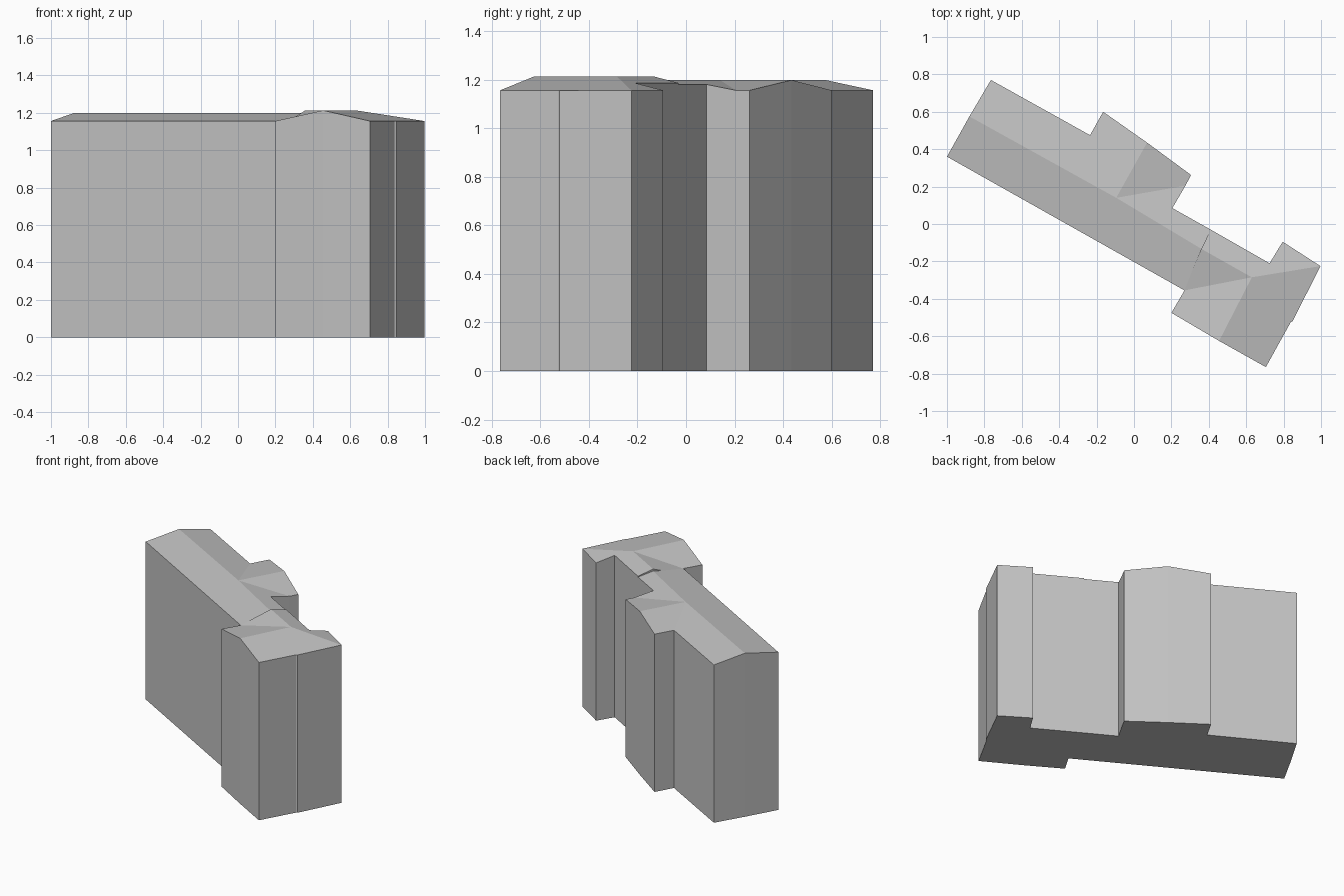
import bpy
import bmesh

cube = bpy.data.objects.get("Cube")
if cube:
    bpy.data.objects.remove(cube)

# One plain grey for the whole building
grey = bpy.data.materials.new("light grey")
grey.use_nodes = True
colour = (0.55, 0.55, 0.55, 1)
grey.diffuse_color = colour
grey.node_tree.nodes["Principled BSDF"].inputs["Base Color"].default_value = colour

EAVE, LOW_EAVE, HIGH_EAVE = 1.156, 1.18, 1.186
RIDGE, HIGH_RIDGE = 1.198, 1.213

# Tops of the walls, anticlockwise around the footprint
rim = {
    "main_front": (-1, 0.36, EAVE),
    "front_valley": (0.27, -0.355, EAVE),
    "front_wing_left": (0.2, -0.475, EAVE),
    "front_gable": (0.455, -0.625, HIGH_RIDGE),
    "front_wing_right": (0.705, -0.765, EAVE),
    "jog_out": (0.838, -0.525, EAVE),
    "jog_in": (0.848, -0.52, EAVE),
    "end_corner": (0.997, -0.225, EAVE),
    "bay_corner": (0.795, -0.095, EAVE),
    "bay_inner": (0.725, -0.21, HIGH_EAVE),
    "step_high": (0.41, -0.03, HIGH_EAVE),
    "step_low": (0.41, -0.03, LOW_EAVE),
    "back_inner": (0.205, 0.085, LOW_EAVE),
    "back_valley": (0.275, 0.205, EAVE),
    "back_wing_right": (0.305, 0.262, EAVE),
    "back_gable": (0.07, 0.435, RIDGE),
    "back_wing_left": (-0.165, 0.6, EAVE),
    "back_notch": (-0.235, 0.475, EAVE),
    "main_back": (-0.765, 0.77, EAVE),
    "main_gable": (-0.88, 0.575, RIDGE),
}

# Ridge junctions inside the footprint
ridges = {
    "back_cross": (-0.095, 0.14, RIDGE),
    "ridge_low": (0.36, -0.133, RIDGE),
    "ridge_high": (0.36, -0.133, HIGH_RIDGE),
    "end_cross": (0.63, -0.285, HIGH_RIDGE),
    "step_foot": (0.33, -0.2, 1.184),
}

slopes = [
    "main_front front_valley step_foot ridge_low back_cross main_gable",
    "main_gable back_cross back_notch main_back",
    "back_cross back_gable back_wing_left back_notch",
    "back_gable back_cross back_valley back_wing_right",
    "back_cross ridge_low step_low back_inner back_valley",
    "front_wing_left front_gable end_cross front_valley",
    "front_gable front_wing_right jog_out jog_in end_corner end_cross",
    "end_corner bay_corner bay_inner step_high ridge_high end_cross",
    "ridge_high step_foot front_valley end_cross",
    "ridge_high step_high step_low ridge_low",
    "ridge_high ridge_low step_foot",
]


def make_object(name, bm):
    mesh = bpy.data.meshes.new(name)
    bm.to_mesh(mesh)
    bm.free()
    mesh.materials.append(grey)
    obj = bpy.data.objects.new(name, mesh)
    bpy.context.collection.objects.link(obj)


# Walls and floor
bm = bmesh.new()
tops = [bm.verts.new(p) for p in rim.values()]
feet = {}
for v in tops:
    key = v.co.xy.to_tuple(3)
    if key not in feet:
        feet[key] = bm.verts.new((v.co.x, v.co.y, 0))
for a, b in zip(tops, tops[1:] + tops[:1]):
    foot_a, foot_b = (feet[v.co.xy.to_tuple(3)] for v in (a, b))
    if foot_a != foot_b:
        bm.faces.new((foot_a, foot_b, b, a))
bm.faces.new(list(reversed(feet.values())))
make_object("walls", bm)

# Roof slopes and the small step between the two roof heights
bm = bmesh.new()
points = {n: bm.verts.new(p) for n, p in (rim | ridges).items()}
for slope in slopes:
    face = bm.faces.new([points[n] for n in slope.split()])
    face.normal_update()
    if face.normal.z < -0.1:
        face.normal_flip()
make_object("roof", bm)
